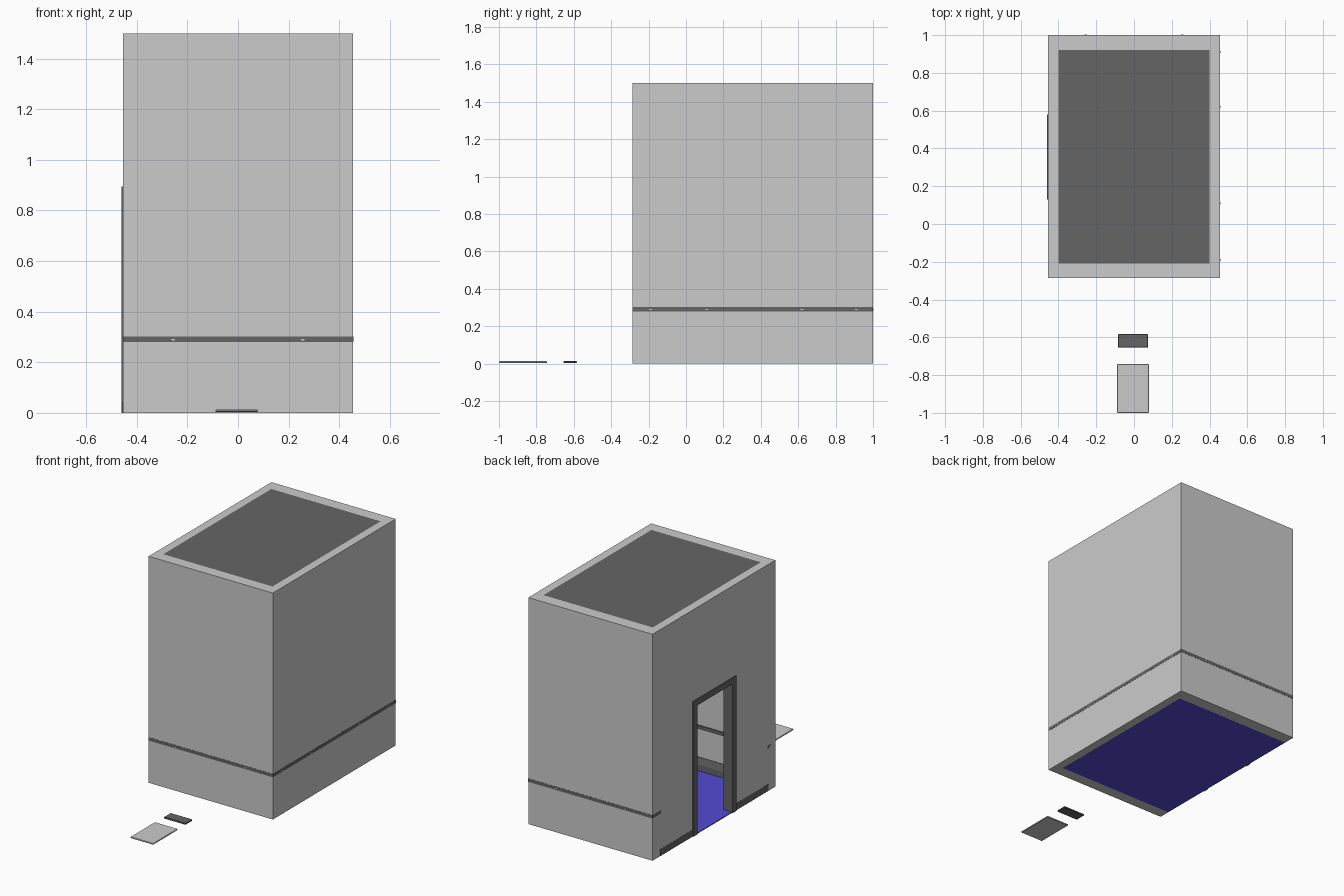
import bpy, bmesh
from mathutils import Vector

if "Cube" in bpy.data.objects:
    bpy.data.objects.remove(bpy.data.objects["Cube"])

# Room layout: outer shell, inner space, door opening
X0, X1, Y0, Y1, H = -0.455, 0.455, -0.285, 1.0, 1.5
IX, IY0, IY1 = 0.40, -0.21, 0.92
DY0, DY1, DH = 0.13, 0.58, 0.895
FW = 0.04


def material(name, rgb):
    m = bpy.data.materials.new(name)
    m.diffuse_color = (*rgb, 1)
    m.use_nodes = True
    m.node_tree.nodes["Principled BSDF"].inputs["Base Color"].default_value = m.diffuse_color
    return m


dark = material("dark_trim", (0.13, 0.13, 0.13))
blue = material("blue_floor", (0.09, 0.07, 0.65))


def finish(name, bm, mat=None):
    bmesh.ops.recalc_face_normals(bm, faces=bm.faces)
    me = bpy.data.meshes.new(name)
    bm.to_mesh(me)
    bm.free()
    ob = bpy.data.objects.new(name, me)
    bpy.context.collection.objects.link(ob)
    if mat:
        me.materials.append(mat)
    return ob


def boxes(name, ranges, mat=None):
    """One object made of boxes given as (x0, x1, y0, y1, z0, z1)."""
    bm = bmesh.new()
    for a, b, c, d, e, f in ranges:
        vs = bmesh.ops.create_cube(bm, size=1)["verts"]
        for v in vs:
            v.co = Vector(((a + b) / 2 + v.co.x * (b - a),
                           (c + d) / 2 + v.co.y * (d - c),
                           (e + f) / 2 + v.co.z * (f - e)))
    return finish(name, bm, mat)


def skirting(name, start, end, inward):
    """Skirting board: upright lower half, sloped upper half."""
    profile = [(-0.004, 0.004), (0.014, 0.004), (0.014, 0.045), (0.003, 0.09), (-0.004, 0.09)]
    bm = bmesh.new()
    n = Vector((*inward, 0))
    vs = [bm.verts.new(Vector((*start, 0)) + n * d + Vector((0, 0, z))) for d, z in profile]
    face = bm.faces.new(vs)
    out = bmesh.ops.extrude_face_region(bm, geom=[face])["geom"]
    move = Vector((end[0] - start[0], end[1] - start[1], 0))
    bmesh.ops.translate(bm, vec=move, verts=[g for g in out if isinstance(g, bmesh.types.BMVert)])
    return finish(name, bm, dark)


def cut(ob, name, rng):
    cutter = boxes(name, [rng])
    cutter.hide_render = True
    cutter.hide_viewport = True
    cutter.display_type = 'WIRE'
    mod = ob.modifiers.new(name, 'BOOLEAN')
    mod.operation = 'DIFFERENCE'
    mod.solver = 'EXACT'
    mod.object = cutter


# Walls with hollow interior and doorway in the left wall
walls = boxes("walls", [(X0, X1, Y0, Y1, 0, H)])
cut(walls, "interior_cutter", (-IX, IX, IY0, IY1, -0.1, H + 0.1))
cut(walls, "door_cutter", (X0 - 0.1, -IX + 0.05, DY0 + 0.005, DY1 - 0.005, -0.1, DH - 0.005))

# Ceiling and floor; the floor runs under the left wall
boxes("ceiling", [(-IX, IX, IY0, IY1, H - 0.015, H)], dark)
boxes("floor", [(X0, IX, IY0, IY1, -0.0005, 0.005)], blue)

# Door frame
fx0, fx1 = X0 - 0.006, -IX + 0.006
boxes("door_frame", [(fx0, fx1, DY0, DY0 + FW, 0, DH),
                     (fx0, fx1, DY1 - FW, DY1, 0, DH),
                     (fx0, fx1, DY0 + FW, DY1 - FW, DH - FW, DH)], dark)

# Skirting inside, split by the door
skirting("skirting_front", (-IX, IY0), (IX, IY0), (0, 1))
skirting("skirting_back", (-IX, IY1), (IX, IY1), (0, -1))
skirting("skirting_right", (IX, IY0), (IX, IY1), (-1, 0))
for side, a, b in (("near", IY0, DY0), ("far", DY1, IY1)):
    skirting("skirting_left_" + side, (-IX, a), (-IX, b), (1, 0))
    boxes("skirting_backing_" + side, [(X0 - 0.001, -IX, a, b, 0.003, 0.045)], dark)

# Wall rail: shows on three outer faces and all inner faces
rz0, rz1, e, p = 0.28, 0.302, 0.001, 0.008
boxes("rail_front", [(X0, X1 + e, Y0 - e, IY0 + p, rz0, rz1)], dark)
boxes("rail_back", [(X0, X1 + e, IY1 - p, Y1 + e, rz0, rz1)], dark)
boxes("rail_right", [(IX - p, X1 + e, IY0, IY1, rz0, rz1)], dark)
boxes("rail_left", [(-IX - p, -IX + p, IY0, DY0, rz0, rz1),
                    (-IX - p, -IX + p, DY1, IY1, rz0, rz1)], dark)

# Small rail studs
s, h, zc = 0.007, 0.003, 0.29
studs = [(x - s, x + s, y - 0.002, y + 0.002, zc - h, zc + h)
         for x in (-0.255, 0.255) for y in (Y0, Y1)]
studs += [(X1 - 0.002, X1 + 0.002, y - s, y + s, zc - h, zc + h)
          for y in (-0.19, 0.11, 0.62, 0.91)]
boxes("rail_studs", studs)


# Loose plates lying in front of the room
def plate(name, rng, mat=None):
    ob = boxes(name, [rng], mat)
    b = ob.modifiers.new("edge", 'BEVEL')
    b.width = 0.003
    b.segments = 1


plate("small_plate", (-0.085, 0.075, -0.655, -0.583, 0.003, 0.014), dark)
plate("large_plate", (-0.09, 0.08, -1.0, -0.742, 0.004, 0.013))
